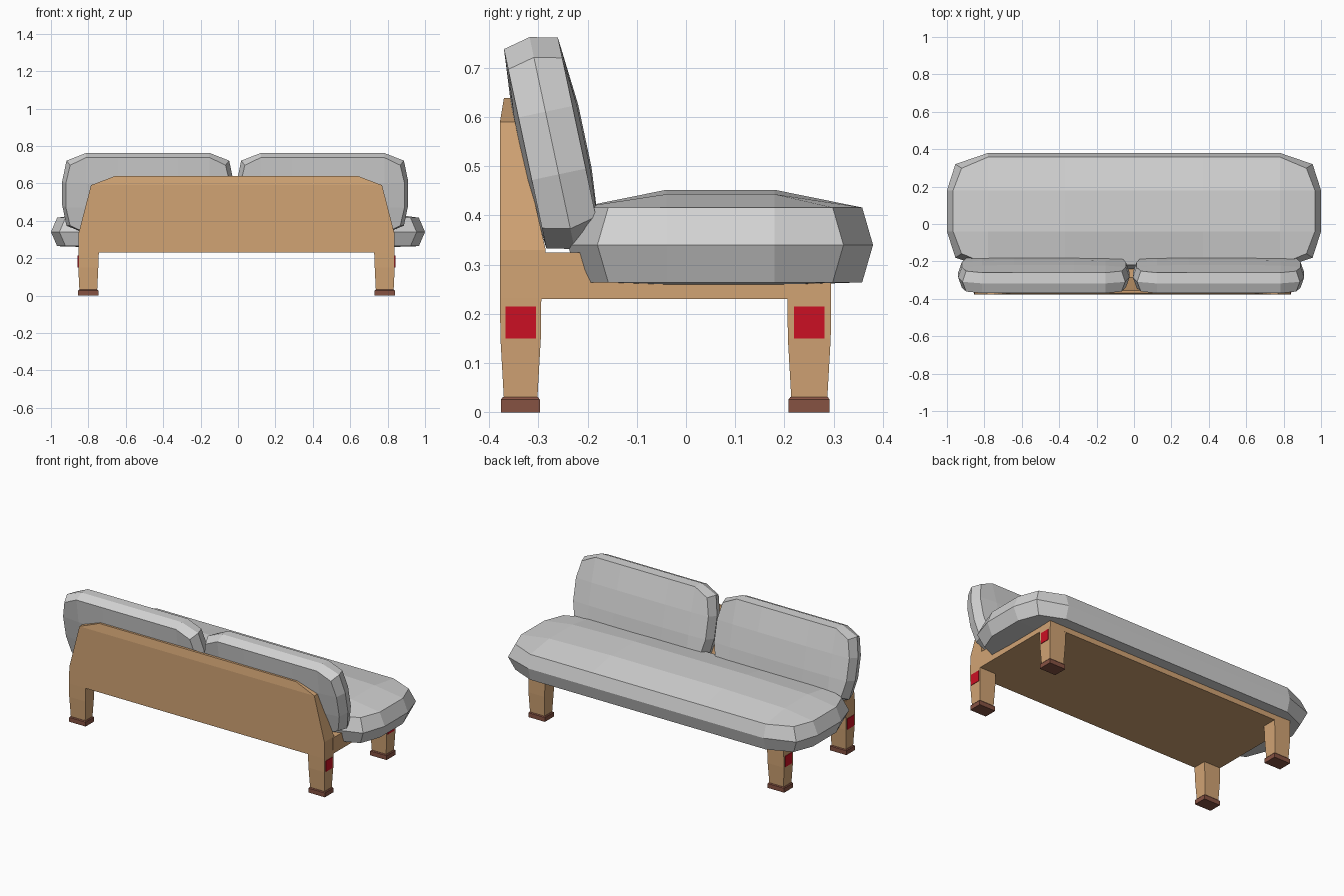
import bpy, bmesh, math
from mathutils import Matrix

if "Cube" in bpy.data.objects:
    bpy.data.objects.remove(bpy.data.objects["Cube"])


def material(name, rgb):
    m = bpy.data.materials.new(name)
    m.diffuse_color = (*rgb, 1)
    m.use_nodes = True
    m.node_tree.nodes["Principled BSDF"].inputs["Base Color"].default_value = m.diffuse_color
    return m


GREY = material("grey fabric", (0.65, 0.65, 0.65))
TAN = material("tan wood", (0.64, 0.37, 0.175))
BROWN = material("brown foot", (0.24, 0.085, 0.055))
RED = material("red plate", (0.6, 0.005, 0.017))
CX = -0.008          # frame centre in x


def finish(name, bm, mat):
    bmesh.ops.recalc_face_normals(bm, faces=bm.faces)
    me = bpy.data.meshes.new(name)
    bm.to_mesh(me)
    bm.free()
    me.materials.append(mat)
    ob = bpy.data.objects.new(name, me)
    bpy.context.collection.objects.link(ob)
    return ob


def loft(name, rings, mat):
    """Closed solid through rings of equal point count."""
    bm = bmesh.new()
    vs = [[bm.verts.new(p) for p in r] for r in rings]
    n = len(vs[0])
    for a, b in zip(vs, vs[1:]):
        for i in range(n):
            bm.faces.new((a[i], a[(i + 1) % n], b[(i + 1) % n], b[i]))
    bm.faces.new(vs[0])
    bm.faces.new(vs[-1])
    return finish(name, bm, mat)


def rect(x0, x1, y0, y1, z):
    return [(x0, y0, z), (x1, y0, z), (x1, y1, z), (x0, y1, z)]


def box(name, x0, x1, y0, y1, z0, z1, mat):
    return loft(name, [rect(x0, x1, y0, y1, z0), rect(x0, x1, y0, y1, z1)], mat)


def pillow(name, xs, ys, corner, inset, t, bulge, matrix):
    """Faceted pillow: two domed grids joined by a wider belt.
    xs, ys: positive grid positions, outermost last; corner: rounded corner."""
    gx = [-x for x in reversed(xs)] + xs
    gy = [-y for y in reversed(ys)] + ys
    nx, ny = len(gx), len(gy)
    bm = bmesh.new()

    def point(i, j, z, shrink):
        x, y = gx[i], gy[j]
        ex, ey = i in (0, nx - 1), j in (0, ny - 1)
        if ex and ey:
            x, y = math.copysign(corner[0], x), math.copysign(corner[1], y)
        if ex:
            x -= math.copysign(shrink * 1.5, x)
        if ey:
            y -= math.copysign(shrink, y)
        if not (ex or ey):
            z += math.copysign(bulge * (1 if abs(x) <= xs[0] else 0.75), z)
        return bm.verts.new((x, y, z))

    caps = [[[point(i, j, s * t, inset) for j in range(ny)] for i in range(nx)]
            for s in (-1, 1)]
    for g in caps:
        for i in range(nx - 1):
            for j in range(ny - 1):
                bm.faces.new((g[i][j], g[i + 1][j], g[i + 1][j + 1], g[i][j + 1]))
    loop = ([(i, 0) for i in range(nx - 1)] + [(nx - 1, j) for j in range(ny - 1)]
            + [(i, ny - 1) for i in range(nx - 1, 0, -1)]
            + [(0, j) for j in range(ny - 1, 0, -1)])
    belt = [point(i, j, 0, 0) for i, j in loop]
    for g in caps:
        rim = [g[i][j] for i, j in loop]
        for k in range(len(loop)):
            n = (k + 1) % len(loop)
            bm.faces.new((rim[k], rim[n], belt[n], belt[k]))
    bm.transform(matrix)
    return finish(name, bm, GREY)


# Seat cushion
seat = pillow("seat_cushion", [0.37, 0.78, 1.0], [0.11, 0.31], (0.955, 0.25),
              0.022, 0.076, 0.036, Matrix.Translation((0, 0.07, 0.34)))
for v in seat.data.vertices:          # underside is flatter than the top
    if v.co.z < 0.262:
        v.co.z = 0.258

# Two leaning back cushions
for side, x in (("left", -0.482), ("right", 0.452)):
    pillow(side + "_back_cushion", [0.16, 0.33, 0.458], [0.065, 0.22],
           (0.435, 0.178), 0.013, 0.056, 0.012,
           Matrix.Translation((x, -0.272, 0.547)) @ Matrix.Rotation(math.radians(102), 4, 'X'))

# Back panel: stacked slices, narrowing and thinning upwards
loft("back_panel", [rect(CX - w, CX + w, y0, y1, z) for w, y0, y1, z in (
    (0.846, -0.378, -0.29, 0.23), (0.845, -0.378, -0.285, 0.33),
    (0.778, -0.378, -0.345, 0.59), (0.652, -0.37, -0.355, 0.638))], TAN)

# Base under the seat
box("base", CX - 0.846, CX + 0.846, -0.30, 0.295, 0.23, 0.325, TAN)

# Legs, feet and red side plates
for sname, s in (("left", -1), ("right", 1)):
    def xr(a, b):
        return sorted((CX + s * a, CX + s * b))
    for pname, y0, y1 in (("rear", -0.378, -0.294), ("front", 0.206, 0.295)):
        tag = sname + "_" + pname
        loft(tag + "_leg", [
            rect(*xr(0.745, 0.84), y0 + 0.008, y1 - 0.008, 0.027),
            rect(*xr(0.739, 0.846), y0 + 0.001, y1 - 0.001, 0.15),
            rect(*xr(0.736, 0.846), y0, y1, 0.232)], TAN)
        loft(tag + "_foot", [
            rect(*xr(0.738, 0.847), y0 + 0.002, y1 - 0.003, 0),
            rect(*xr(0.738, 0.847), y0 + 0.002, y1 - 0.003, 0.026),
            rect(*xr(0.742, 0.843), y0 + 0.006, y1 - 0.007, 0.031)], BROWN)
        m = (y0 + y1) / 2
        box(tag + "_plate", *xr(0.842, 0.849), m - 0.031, m + 0.031, 0.15, 0.215, RED)
